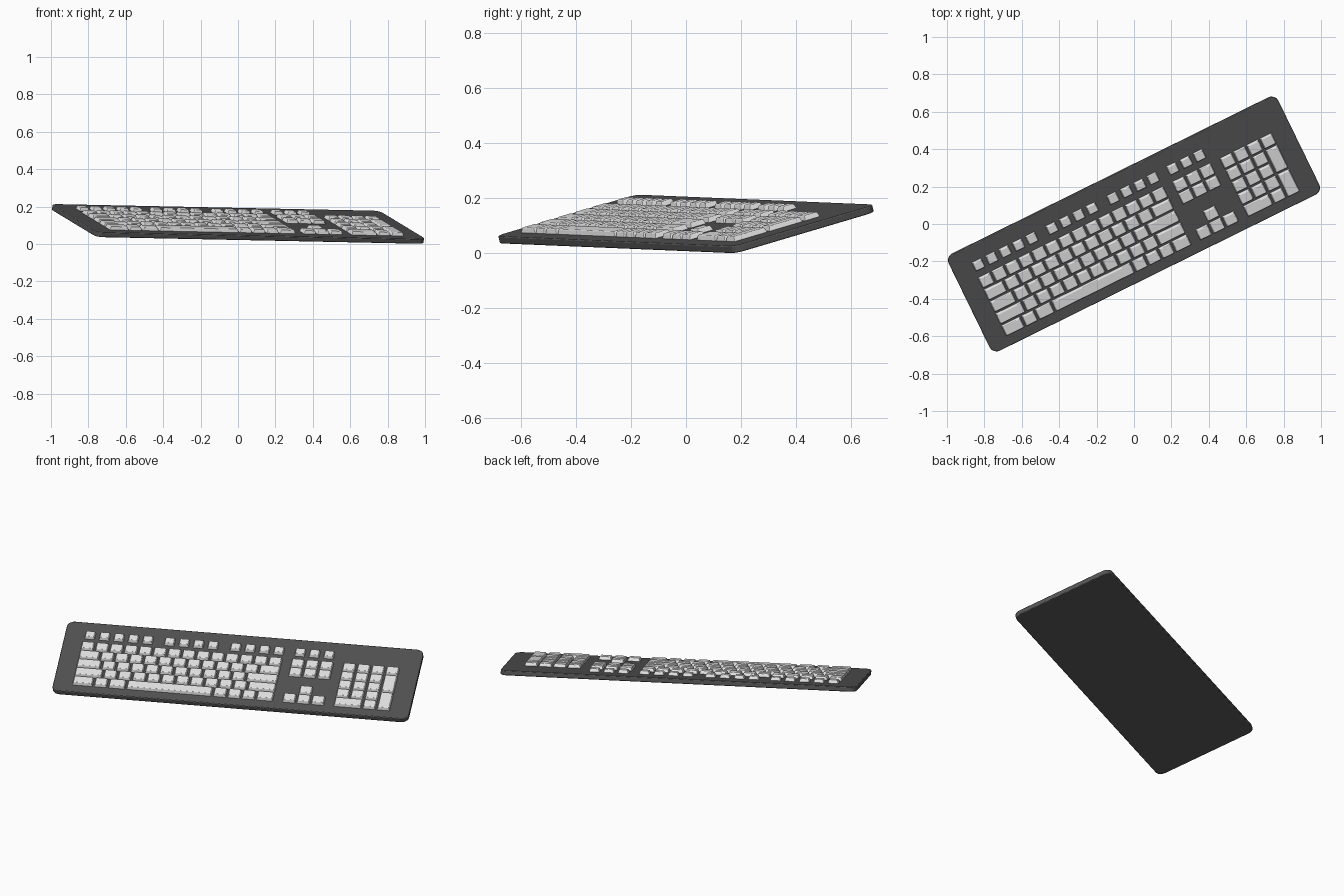
import bpy, bmesh
from math import radians, sin, cos, pi
from mathutils import Matrix, Vector

old = bpy.data.objects.get("Cube")
if old:
    bpy.data.objects.remove(old, do_unlink=True)

LENGTH, WIDTH, THICK, CORNER = 1.966, 0.594, 0.027, 0.042
UNIT, ROW = 0.0796, 0.0737      # key pitch across and between rows
KEY_H, GAP, TAPER = 0.018, 0.008, 0.006
TOP_ROW = 0.0877                # local y of the number row
LEFT = -0.882                   # left edge of the main block

TILT = (Matrix.Rotation(radians(26), 4, 'Z')
        @ Matrix.Rotation(radians(14.9), 4, 'X')
        @ Matrix.Rotation(radians(1.1), 4, 'Y'))


def material(name, value):
    m = bpy.data.materials.new(name)
    m.use_nodes = True
    colour = (value, value, value, 1)
    m.diffuse_color = colour
    m.node_tree.nodes["Principled BSDF"].inputs["Base Color"].default_value = colour
    return m


BODY = material("dark grey plastic", 0.088)
KEYS = material("light grey plastic", 0.8)


def finish(name, bm, mat, bevel):
    bmesh.ops.recalc_face_normals(bm, faces=bm.faces)
    mesh = bpy.data.meshes.new(name)
    bm.to_mesh(mesh)
    bm.free()
    mesh.materials.append(mat)
    ob = bpy.data.objects.new(name, mesh)
    bpy.context.scene.collection.objects.link(ob)
    mod = ob.modifiers.new("soft edges", 'BEVEL')
    mod.width, mod.segments, mod.limit_method = bevel, 2, 'ANGLE'
    return ob


def add_key(bm, x, y, w, d):
    """Tapered keycap centred on x, y."""
    rings = []
    for z, inset in ((THICK / 2 - 0.002, 0), (THICK / 2 + KEY_H, TAPER)):
        hw, hd = w / 2 - inset, d / 2 - inset
        rings.append([bm.verts.new((x + sx * hw, y + sy * hd, z))
                      for sx, sy in ((-1, -1), (1, -1), (1, 1), (-1, 1))])
    low, high = rings
    bm.faces.new(low[::-1])
    bm.faces.new(high)
    for i in range(4):
        j = (i + 1) % 4
        bm.faces.new((low[i], low[j], high[j], high[i]))


def grid_key(bm, x, row, w=1, d=1):
    """Key on the pitch grid; x is its left edge, row its upper row."""
    add_key(bm, x + w * UNIT / 2, TOP_ROW - (row + (d - 1) / 2) * ROW,
            w * UNIT - GAP, d * ROW - GAP)


parts = []

# Body: a rounded rectangle slab
bm = bmesh.new()
outline = []
for k, (sx, sy) in enumerate(((1, 1), (-1, 1), (-1, -1), (1, -1))):
    for s in range(7):
        a = k * pi / 2 + s * pi / 12
        outline.append(bm.verts.new((sx * (LENGTH / 2 - CORNER) + CORNER * cos(a),
                                     sy * (WIDTH / 2 - CORNER) + CORNER * sin(a),
                                     -THICK / 2)))
base = bm.faces.new(outline)
extruded = bmesh.ops.extrude_face_region(bm, geom=[base])
bmesh.ops.translate(bm, vec=(0, 0, THICK),
                    verts=[v for v in extruded["geom"] if isinstance(v, bmesh.types.BMVert)])
body = finish("keyboard_body", bm, BODY, 0.004)
parts.append(body)

# Main typing block, widths in key units
bm = bmesh.new()
layout = ([1] * 14,
          [1.5] + [1] * 11 + [1.5],
          [1.75] + [1] * 10 + [2.25],
          [2] + [1] * 10 + [2],
          [1.5, 1, 1.25, 6, 1, 1, 1, 1.25])
for row, widths in enumerate(layout):
    x = LEFT
    for w in widths:
        grid_key(bm, x, row, w)
        x += w * UNIT
parts.append(finish("typing_keys", bm, KEYS, 0.003))

# Function row: smaller separate keys in four groups
bm = bmesh.new()
for start, count in ((-0.843, 5), (-0.404, 4), (-0.04, 4), (0.316, 3)):
    for i in range(count):
        add_key(bm, start + i * UNIT, 0.183, 0.058, 0.056)
parts.append(finish("function_keys", bm, KEYS, 0.003))

# Navigation and arrow keys
bm = bmesh.new()
nav = 0.276
for i in range(3):
    for row in (0, 1, 4):
        grid_key(bm, nav + i * UNIT, row)
grid_key(bm, nav + UNIT, 3)
parts.append(finish("navigation_keys", bm, KEYS, 0.003))

# Number pad with two tall keys and one wide key
bm = bmesh.new()
pad = 0.56
for row in range(4):
    for i in range(3):
        grid_key(bm, pad + i * UNIT, row)
grid_key(bm, pad, 4, w=2)
grid_key(bm, pad + 2 * UNIT, 4)
grid_key(bm, pad + 3 * UNIT, 0)
for row in (1, 3):
    grid_key(bm, pad + 3 * UNIT, row, d=2)
parts.append(finish("number_pad_keys", bm, KEYS, 0.003))

# Turn and tilt everything, resting the lowest corner on the ground
lowest = min((TILT @ v.co).z for v in body.data.vertices)
for ob in parts:
    ob.matrix_world = Matrix.Translation((0, 0, -lowest)) @ TILT

# Smooth the rounded corners, keep hard edges
bpy.ops.object.select_all(action='DESELECT')
body.select_set(True)
bpy.context.view_layer.objects.active = body
bpy.ops.object.shade_smooth_by_angle(angle=radians(30))
